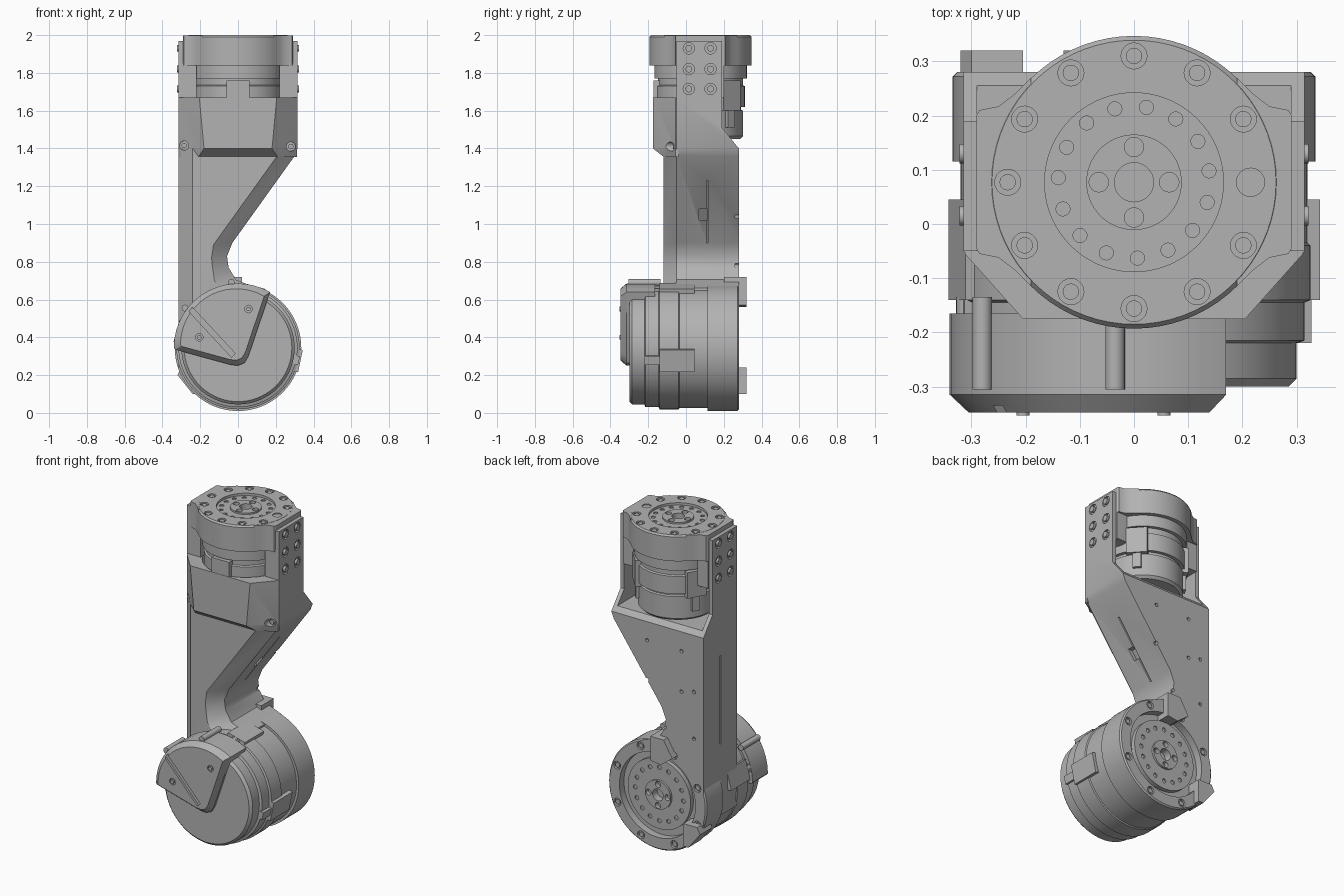
import bpy, bmesh, math
from mathutils import Matrix, Vector

if "Cube" in bpy.data.objects:
    bpy.data.objects.remove(bpy.data.objects["Cube"])

grey = bpy.data.materials.new("plain_grey")
grey.use_nodes = True
grey.diffuse_color = (0.45, 0.45, 0.45, 1)
grey.node_tree.nodes["Principled BSDF"].inputs["Base Color"].default_value = grey.diffuse_color

AXIS = {"z": Matrix(), "y": Matrix.Rotation(-math.pi / 2, 4, "X"),
        "x": Matrix.Rotation(math.pi / 2, 4, "Y")}
UPPER, LOWER = Vector((0, 0.077, 0)), Vector((0, 0, 0.345))


def finish(name, bm):
    bmesh.ops.recalc_face_normals(bm, faces=bm.faces)
    mesh = bpy.data.meshes.new(name)
    bm.to_mesh(mesh)
    bm.free()
    mesh.materials.append(grey)
    ob = bpy.data.objects.new(name, mesh)
    bpy.context.collection.objects.link(ob)
    return ob


def loft(name, sections):
    """Skin between closed sections of equal length and cap both ends."""
    bm = bmesh.new()
    rings = [[bm.verts.new(p) for p in s] for s in sections]
    n = len(rings[0])
    for a, b in zip(rings, rings[1:]):
        for i in range(n):
            j = (i + 1) % n
            bm.faces.new((a[i], a[j], b[j], b[i]))
    bm.faces.new(rings[0])
    bm.faces.new(rings[-1])
    return finish(name, bm)


def at_y(pts, y):
    return [(x, y, z) for x, z in pts]


def prism_y(name, pts, y0, y1):
    return loft(name, [at_y(pts, y0), at_y(pts, y1)])


def prism_x(name, pts, x0, x1):
    return loft(name, [[(x, y, z) for y, z in pts] for x in (x0, x1)])


def prism_z(name, pts, z0, z1):
    return loft(name, [[(x, y, z) for x, y in pts] for z in (z0, z1)])


def box(name, x0, x1, y0, y1, z0, z1):
    return prism_z(name, [(x0, y0), (x1, y0), (x1, y1), (x0, y1)], z0, z1)


def lathe(name, profile, axis, centre):
    """Revolve (radius, height) points; first and last lie on the axis."""
    bm = bmesh.new()
    vs = [bm.verts.new((r, 0, h)) for r, h in profile]
    es = [bm.edges.new(e) for e in zip(vs, vs[1:])]
    bmesh.ops.spin(bm, geom=vs + es, cent=(0, 0, 0), axis=(0, 0, 1),
                   angle=math.tau, steps=72, use_merge=True)
    bmesh.ops.remove_doubles(bm, verts=bm.verts, dist=1e-5)
    bm.transform(Matrix.Translation(centre) @ AXIS[axis])
    return finish(name, bm)


def pegs(name, centres, r, h, axis, seg=20):
    bm = bmesh.new()
    for c in centres:
        bmesh.ops.create_cone(bm, cap_ends=True, segments=seg, radius1=r, radius2=r,
                              depth=h, matrix=Matrix.Translation(c) @ AXIS[axis])
    return finish(name, bm)


def circle(centre, r, n, h, axis, start=0, skip=()):
    m = Matrix.Translation(centre) @ AXIS[axis]
    angs = [start + math.tau * i / n for i in range(n) if i not in skip]
    return [m @ Vector((r * math.cos(a), r * math.sin(a), h)) for a in angs]


def cut(targets, cutter):
    cutter.hide_render = True
    for ob in targets:
        mod = ob.modifiers.new("cut", "BOOLEAN")
        mod.operation, mod.solver, mod.object = "DIFFERENCE", "EXACT", cutter
        bpy.context.view_layer.objects.active = ob
        bpy.ops.object.modifier_apply(modifier=mod.name)
    bpy.data.objects.remove(cutter)


# Arm: outline with a chamfered front
full = [(-.315, .24), (-.315, .8), (-.315, 1.97), (.315, 1.97), (.315, 1.4), (.3, 1.36),
        (-.03, .9), (-.058, .83), (-.05, .77), (-.01, .705), (.1, .66), (.1, .3)]
inner = [(-.24, .24), (-.24, .8), (-.24, 1.97), (.24, 1.97), (.24, 1.44), (.2, 1.35),
         (-.13, .89), (-.14, .82), (-.135, .77), (-.125, .7), (-.1, .66), (-.1, .3)]
arm = loft("arm", [at_y(full, .28), at_y(full, -.05), at_y(inner, -.12)])

# Front shield with sloping lower lip
def shield_ring(w, y, z):
    return [(-.312, -.04, z), (-.312, -.055, z), (-w, y, z), (w, y, z), (.312, -.055, z), (.312, -.04, z)]

shield = loft("front_shield", [shield_ring(.21, -.118, 1.355), shield_ring(.18, -.175, 1.4),
                               shield_ring(.205, -.175, 1.67)])

# Open the top of the arm around the upper motor
cut([arm], box("cutter", -.5, .5, -.3, -.05, 1.67, 2.1))
cut([arm], prism_x("cutter", [(.3, 1.375), (.19, 1.51), (.19, 2.1), (.5, 2.1), (.5, 1.375)], -.5, .5))
cut([arm], box("cutter", -.29, .29, -.05, .5, 1.43, 2.1))
cut([arm, shield], pegs("cutter", [(0, .077, 1.83)], .245, .8, "z", 72))

# Arm recess for the lower motor, side slots, window and screw holes
cut([arm], pegs("cutter", [(0, .4, .345)], .26, .4, "y", 72))
cut([arm], box("cutter", -.4, -.3, .108, .116, .68, 1.23))
cut([arm], prism_y("cutter", [(-.045, .9), (.19, 1.23), (.24, 1.23), (0, .9)], .108, .116))
cut([arm], prism_y("cutter", [(.03, 1.02), (.073, 1.08), (.15, 1.08), (.1, 1.02)], .07, .115))
back = [(.07, 1.285), (-.165, 1.28), (.07, 1.04), (-.165, 1.03), (-.25, 1.05), (-.05, .78), (-.25, .76)]
cut([arm], pegs("cutter", at_y(back, .28), .011, .04, "y", 12))
front_screws = at_y([(-.285, 1.415), (.28, 1.41)], -.09)
cut([arm, shield], pegs("cutter", front_screws, .024, .08, "y"))
pegs("front_screws", [(x, -.055, z) for x, y, z in front_screws], .014, .03, "y")
sides = [(s * .315, y, z) for s in (-1, 1) for y in (.015, .13) for z in (1.715, 1.82, 1.93)]
cut([arm], pegs("cutter", sides, .03, .024, "x"))
pegs("side_screws", sides, .018, .014, "x")

# Upper motor
upper = lathe("upper_motor", [
    (0, 1.45), (.21, 1.45), (.225, 1.465), (.225, 1.6), (.215, 1.605), (.215, 1.62), (.235, 1.62),
    (.235, 1.73), (.225, 1.735), (.225, 1.77), (.245, 1.77), (.245, 1.84), (.27, 1.84), (.27, 1.99),
    (.262, 2), (.165, 2), (.165, 1.985), (.088, 1.985), (.088, 1.995), (.036, 1.995), (.036, 1.95),
    (0, 1.95)], "z", UPPER)
ears = []
for s in (-1, 1):
    pts = [(.19, -.115), (.22, -.085), (.25, -.062), (.285, -.055), (.291, -.045), (.291, .2),
           (.285, .21), (.25, .217), (.22, .24), (.19, .27)]
    ears.append(prism_z("flange_ear", [(s * x, y) for x, y in pts], 1.84, 1.999))
    a, b = sorted((s * .22, s * .291))
    box("ear_leg", a, b, -.05, .2, 1.67, 1.85)
bolts = circle(UPPER, .233, 12, 2, "z", 0, (0,))
cut([upper] + ears, pegs("cutter", bolts, .024, .03, "z"))
pegs("flange_screws", [p - Vector((0, 0, .014)) for p in bolts], .015, .02, "z")
cut([upper, ears[1]], pegs("cutter", [(.215, .077, 2)], .026, .012, "z", 32))
cut([upper], pegs("cutter", circle(UPPER, .14, 15, 1.985, "z", .15), .013, .012, "z", 16))
cut([upper], pegs("cutter", circle(UPPER, .065, 4, 1.99, "z"), .018, .04, "z", 16))

# Lower motor, output face at the back
lower = lathe("lower_motor", [
    (0, -.3), (.285, -.3), (.3, -.285), (.3, -.22), (.315, -.215), (.315, -.145), (.326, -.14),
    (.326, -.04), (.32, -.035), (.32, .115), (.335, .115), (.335, .272), (.327, .28), (.26, .28),
    (.26, .235), (.215, .235), (.215, .262), (.088, .262), (.088, .275), (.036, .275), (.036, .23),
    (0, .23)], "y", LOWER)
rim = circle(LOWER, .297, 8, .28, "y", .4)
cut([lower, arm], pegs("cutter", rim, .024, .03, "y"))
pegs("rim_screws", [p - Vector((0, .014, 0)) for p in rim], .015, .02, "y")
cut([lower], pegs("cutter", circle(LOWER, .165, 16, .262, "y"), .013, .015, "y", 16))
cut([lower], pegs("cutter", circle(LOWER, .065, 4, .27, "y"), .018, .04, "y", 16))

# Cable connectors around both motors
def connector(name, centre, axis, deg, r0, r1, block, pin):
    m = Matrix.Translation(centre) @ AXIS[axis] @ Matrix.Rotation(math.radians(deg), 4, "Z")
    for part, half, (h0, h1) in (("block", .06, block), ("plug", .024, pin)):
        ob = box(name + "_" + part, r0, r1 - (.008 if part == "plug" else 0), -half, half, h0, h1)
        ob.data.transform(m)

for deg in (12, -75, -165):
    connector("lower", LOWER, "y", deg, .29, .338, (-.14, .045), (-.22, -.13))
for deg in (42, 150, 270):
    connector("upper", UPPER, "z", deg, .2, .25, (1.6, 1.76), (1.51, 1.61))

# Locating tabs on the back
prism_y("upper_tab", [(-.13, .62), (-.05, .56), (.02, .57), (.02, .72), (-.07, .72)], .2, .32)
prism_y("lower_tab", [(-.32, .2), (-.3, .24), (-.205, .24), (-.205, .1), (-.24, .1)], .2, .32)

# Fan-shaped front cover with sloping rim and dividing groove
arc = [(.34 * math.cos(math.radians(a)), .345 + .34 * math.sin(math.radians(a))) for a in range(60, 181, 8)]
fan = arc + [(-.333, .335), (-.04, .255), (0, .25), (.035, .265), (.055, .3)]
small = [(-.07 + (x + .07) * .87, .47 + (z - .47) * .87) for x, z in fan]
cover = loft("front_cover", [at_y(fan, -.165), at_y(fan, -.315), at_y(small, -.348)])
cut([cover], prism_y("cutter", [(-.035, .295), (-.015, .315), (-.28, .6), (-.3, .58)], -.4, -.335))
spots = at_y([(-.205, .4), (.055, .55)], -.348)
cut([cover], pegs("cutter", spots, .02, .016, "y"))
pegs("cover_screws", spots, .012, .01, "y")
pegs("cover_posts", at_y([(-.28, .555), (-.035, .69), (.08, .655), (-.31, .43)], -.22), .018, .17, "y")

# Smooth curved faces, keep edges sharp
bpy.ops.object.select_all(action="DESELECT")
for ob in bpy.context.collection.objects:
    if ob.type == "MESH":
        ob.select_set(True)
        bpy.context.view_layer.objects.active = ob
bpy.ops.object.shade_smooth_by_angle(angle=math.radians(30))
